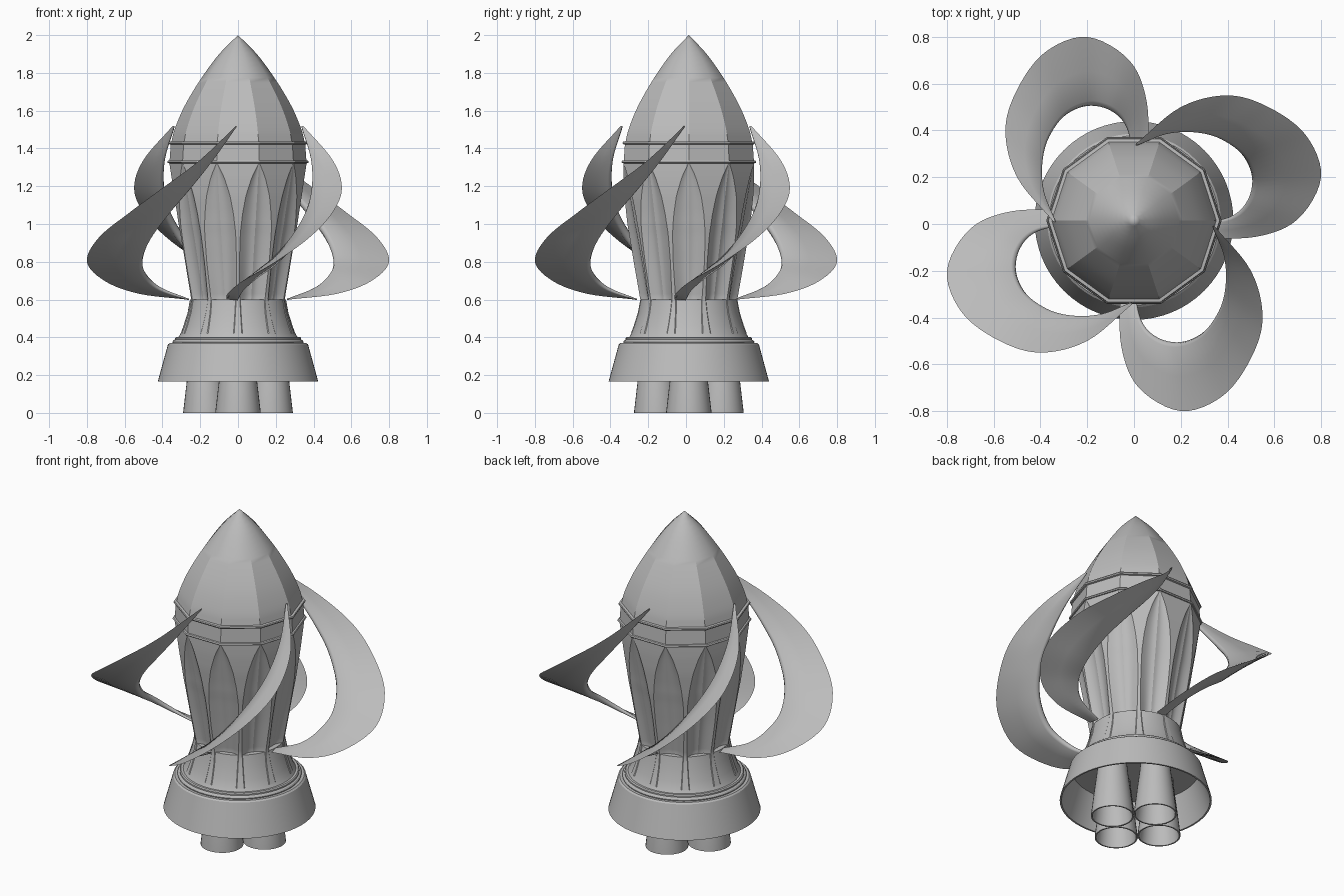
import bpy, bmesh, math
from mathutils import Vector

cube = bpy.data.objects.get("Cube")
if cube:
    bpy.data.objects.remove(cube, do_unlink=True)

grey = bpy.data.materials.new("plain_grey")
grey.use_nodes = True
grey.diffuse_color = (0.5, 0.5, 0.5, 1)
grey.node_tree.nodes["Principled BSDF"].inputs["Base Color"].default_value = (0.5, 0.5, 0.5, 1)

CENTRE = Vector((0, 0.015, 0))
SIDES = 10


def finish(name, bm, angle=30):
    """Turn a bmesh into a smooth-by-angle object."""
    bmesh.ops.remove_doubles(bm, verts=bm.verts, dist=1e-5)
    bmesh.ops.recalc_face_normals(bm, faces=bm.faces)
    mesh = bpy.data.meshes.new(name)
    bm.to_mesh(mesh)
    bm.free()
    mesh.materials.append(grey)
    obj = bpy.data.objects.new(name, mesh)
    bpy.context.collection.objects.link(obj)
    bpy.ops.object.select_all(action='DESELECT')
    obj.select_set(True)
    bpy.context.view_layer.objects.active = obj
    bpy.ops.object.shade_smooth_by_angle(angle=math.radians(angle))
    return obj


def loft(name, rings, angle=30):
    """Skin closed rings that share a point count."""
    bm = bmesh.new()
    rows = [[bm.verts.new(p) for p in ring] for ring in rings]
    n = len(rows[0])
    for a, b in zip(rows, rows[1:]):
        for i in range(n):
            j = (i + 1) % n
            bm.faces.new((a[i], a[j], b[j], b[i]))
    return finish(name, bm, angle)


def lathe(name, profile, sides=64, centre=CENTRE):
    rings = []
    for r, z in profile:
        r = max(r, 1e-7)
        rings.append([centre + Vector((r * math.cos(k * math.tau / sides),
                                       r * math.sin(k * math.tau / sides), z))
                      for k in range(sides)])
    return loft(name, rings)


def lerp_table(table, z):
    """Piecewise linear lookup in rising order."""
    for (z0, v0), (z1, v1) in zip(table, table[1:]):
        if z <= z1:
            return v0 + (v1 - v0) * (z - z0) / (z1 - z0)
    return table[-1][1]


def spline(points, steps=6):
    """Smooth curve through the points."""
    pts = [Vector(p) for p in points]
    pts = [2 * pts[0] - pts[1]] + pts + [2 * pts[-1] - pts[-2]]
    out = []
    for i in range(1, len(pts) - 2):
        a, b, c, d = pts[i - 1:i + 3]
        for s in range(steps):
            t = s / steps
            out.append(0.5 * (2 * b + (c - a) * t + (2 * a - 5 * b + 4 * c - d) * t * t
                              + (3 * b - a - 3 * c + d) * t ** 3))
    return out + [pts[-2]]


# Faceted nose and the banded collar below it
nose = [(p.x, p.z) for p in spline([(0.352, 0, 1.437), (0.336, 0, 1.5), (0.295, 0, 1.6),
                                    (0.24, 0, 1.7), (0.175, 0, 1.8), (0.095, 0, 1.905), (0, 0, 2)], 4)]
lathe("nose_cone", nose, SIDES)
lathe("collar", [(0.34, 1.32), (0.371, 1.322), (0.375, 1.328), (0.371, 1.335), (0.362, 1.337),
                 (0.356, 1.42), (0.366, 1.423), (0.369, 1.43), (0.366, 1.436), (0.352, 1.438)], SIDES)

# Fluted body: each corner of the ten-sided hull is scooped by a pointed flute
radius = [(0.42, 0.323), (0.46, 0.307), (0.53, 0.284), (0.6, 0.27), (0.8, 0.307),
          (1.0, 0.342), (1.15, 0.359), (1.25, 0.364), (1.325, 0.364)]
spread = [(0.42, 0.8), (0.6, 0.88), (0.8, 0.92), (0.95, 0.88), (1.05, 0.78), (1.15, 0.62),
          (1.25, 0.34), (1.325, 0.005)]
heights = [0.42, 0.46, 0.53, 0.57, 0.6] + [0.6 + 0.725 * k / 24 for k in range(1, 25)]
half = math.pi / SIDES
rings = []
for z in heights:
    big, f = lerp_table(radius, z), lerp_table(spread, z)
    ring = []
    for k in range(SIDES):
        for step in range(-5, 6):
            u = step / 5
            # Point on the hull facet, as an offset from the corner
            side = big * math.sin(half) * (1 - abs(u) * f)
            apothem = big * math.cos(half)
            ang = math.copysign(half - math.atan2(side, apothem), u)
            r = math.hypot(side, apothem) - 0.05 * f * (1 - u * u)
            a = 2 * half * k + ang
            ring.append(CENTRE + Vector((r * math.cos(a), r * math.sin(a), z)))
    rings.append(ring)
loft("fluted_body", rings, 24)

# Flared base, ring and hollow skirt
lathe("flared_base", [(0, 0.6), (0.254, 0.6), (0.267, 0.53), (0.289, 0.46), (0.304, 0.42), (0.316, 0.4)])
lathe("base_ring", [(0.3, 0.402), (0.328, 0.402), (0.334, 0.396), (0.334, 0.388), (0.342, 0.384),
                    (0.347, 0.376), (0.345, 0.366), (0.3, 0.366)])
lathe("engine_skirt", [(0, 0.36), (0.355, 0.36), (0.415, 0.165), (0.425, 0.165),
                       (0.371, 0.362), (0.362, 0.37), (0.3, 0.37)])

# Four hollow nozzles
for k, label in enumerate(("left", "back", "right", "front")):
    a = k * math.pi / 2
    spot = CENTRE + Vector((math.cos(a), math.sin(a), 0)) * 0.17
    lathe("nozzle_" + label, [(0.078, 0.37), (0.088, 0.27), (0.102, 0.16), (0.12, 0.006), (0.12, 0),
                              (0.112, 0), (0.094, 0.16), (0.07, 0.34), (0, 0.34)], 32, spot)

# Four sweeping crescent fins: sharp outer edge, thick rounded inner edge
outer = spline([(-0.06, -0.27, 0.6), (-0.055, -0.52, 0.63), (0.02, -0.70, 0.695), (0.2, -0.8, 0.8),
                (0.38, -0.735, 0.93), (0.5, -0.575, 1.06), (0.55, -0.4, 1.19),
                (0.5, -0.2, 1.34), (0.345, -0.01, 1.52)])
inner = spline([(0, -0.26, 0.6), (0.03, -0.41, 0.66), (0.1, -0.485, 0.73), (0.2, -0.505, 0.81),
                (0.3, -0.46, 0.93), (0.37, -0.36, 1.07), (0.395, -0.25, 1.2),
                (0.385, -0.13, 1.35), (0.335, -0.01, 1.515)])
last = len(outer) - 1
sections = []
for i, (o, n) in enumerate(zip(outer, inner)):
    along = inner[min(i + 1, last)] - inner[max(i - 1, 0)]
    across = o - n
    normal = along.cross(across).normalized()
    t = 0.004 + 0.018 * math.sin(math.pi * i / last)
    out = across.normalized()
    sections.append([o,
                     n + across * 0.5 + normal * t * 0.55,
                     n + out * t + normal * t,
                     n + out * t * 0.3 + normal * t * 0.7,
                     n,
                     n + out * t * 0.3 - normal * t * 0.7,
                     n + out * t - normal * t,
                     n + across * 0.5 - normal * t * 0.55])
for k, label in enumerate(("front", "left", "back", "right")):
    fin = loft("fin_" + label, sections, 50)
    fin.rotation_euler.z = k * math.pi / 2
